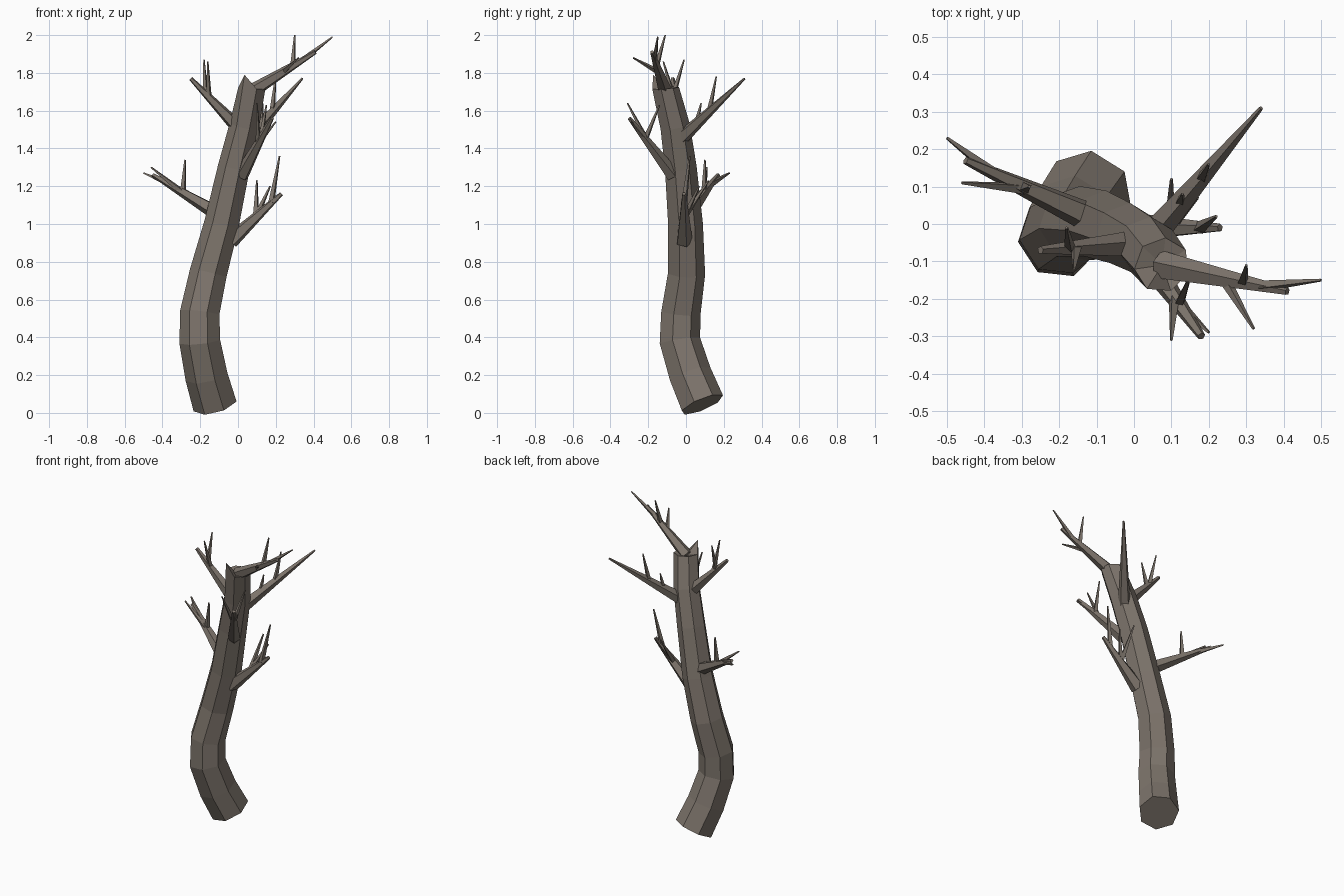
import bpy, bmesh, math
from mathutils import Vector

cube = bpy.data.objects.get("Cube")
if cube:
    bpy.data.objects.remove(cube)

bark = bpy.data.materials.new("grey brown bark")
bark.use_nodes = True
bark_colour = (0.205, 0.175, 0.148, 1)
bark.diffuse_color = bark_colour
bark.node_tree.nodes["Principled BSDF"].inputs["Base Color"].default_value = bark_colour


def tube(name, points, radii, sides, phase, finish=None):
    """Faceted tube along the points, with every ring square to the path."""
    points = [Vector(p) for p in points]
    last = len(points) - 1
    bm = bmesh.new()
    rings = []
    for i, (point, radius) in enumerate(zip(points, radii)):
        tangent = points[min(i + 1, last)] - points[max(i - 1, 0)]
        turn = Vector((0, 0, 1)).rotation_difference(tangent)
        ring = []
        for k in range(sides):
            angle = phase + math.tau * k / sides
            offset = Vector((math.cos(angle), math.sin(angle), 0)) * radius
            ring.append(bm.verts.new(point + turn @ offset))
        rings.append(ring)
    for low, high in zip(rings, rings[1:]):
        for k in range(sides):
            n = (k + 1) % sides
            bm.faces.new((low[k], low[n], high[n], high[k]))
    bm.faces.new(rings[0][::-1])
    top = bm.faces.new(rings[-1])
    if finish:
        finish(bm, top)
    bmesh.ops.recalc_face_normals(bm, faces=bm.faces)
    mesh = bpy.data.meshes.new(name)
    bm.to_mesh(mesh)
    bm.free()
    mesh.materials.append(bark)
    bpy.context.collection.objects.link(bpy.data.objects.new(name, mesh))


def broken_top(bm, top):
    """Splintered end: levelled rim, one raised point and a sunken middle."""
    centre = top.calc_center_median()
    for vert in top.verts:
        vert.co.z = centre.z + (vert.co.z - centre.z) / 4
    front = min(top.verts, key=lambda vert: vert.co.y + vert.co.x / 3)
    front.co.z = 1.79
    hollow = bmesh.ops.poke(bm, faces=[top])["verts"][0]
    hollow.co = centre - Vector((0, 0, 0.02))


def limb(name, start, end, twigs, thickness=0.04, tip_thickness=0.011):
    """Straight tapering limb; each twig is a fraction along it and a tip."""
    start, end = Vector(start), Vector(end)
    tube(name, (start, end), (thickness, tip_thickness), 5, 0.3)
    for number, (along, tip) in enumerate(twigs, 1):
        root = start.lerp(end, along)
        tube(f"{name}_twig_{number}", (root, tip), (thickness * 0.4, thickness * 0.1), 4, 0.4)


# Trunk: a leaning, gently curved path that thins towards the top
trunk_path = [
    (-0.12, 0.085, 0.045), (-0.165, 0.02, 0.2), (-0.2, -0.035, 0.38),
    (-0.2, -0.03, 0.53), (-0.155, 0, 0.74), (-0.085, -0.005, 1),
    (-0.02, -0.03, 1.3), (0.035, -0.06, 1.52), (0.075, -0.11, 1.72)]
trunk_radii = [0.122 - 0.027 * z for x, y, z in trunk_path]
tube("trunk", trunk_path, trunk_radii, 7, math.radians(187), broken_top)

# Limbs and their twigs
limb("left_low_limb", (-0.04, -0.01, 0.91), (0.23, -0.01, 1.16), [
    (0.5, (0.1, 0.12, 1.23)),
    (0.8, (0.22, 0.02, 1.36)),
    (0.5, (0.17, 0.07, 1.2))], thickness=0.045)
limb("right_low_limb", (-0.08, 0, 1.04), (-0.45, 0.17, 1.26), [
    (0.57, (-0.28, 0.1, 1.34)),
    (0.55, (-0.46, 0.11, 1.3)),
    (0.8, (-0.5, 0.23, 1.27))], thickness=0.045)
limb("front_limb", (0.02, -0.07, 1.26), (0.18, -0.3, 1.56), [
    (0.55, (0.1, -0.31, 1.64)),
    (0.63, (0.15, -0.14, 1.63)),
    (0.6, (0.2, -0.29, 1.54))])
limb("back_limb", (0.05, -0.03, 1.45), (0.34, 0.31, 1.77), [
    (0.45, (0.2, 0.16, 1.78)),
    (0.25, (0.13, 0.08, 1.64))], tip_thickness=0.006)
limb("right_high_limb", (0.01, -0.055, 1.5), (-0.25, -0.07, 1.77), [
    (0.7, (-0.18, -0.01, 1.87)),
    (0.63, (-0.16, -0.12, 1.86))])
limb("top_limb", (0.07, -0.11, 1.7), (0.41, -0.18, 1.91), [
    (0.65, (0.3, -0.11, 2)),
    (0.5, (0.32, -0.28, 1.88)),
    (0.8, (0.5, -0.15, 1.99))])
